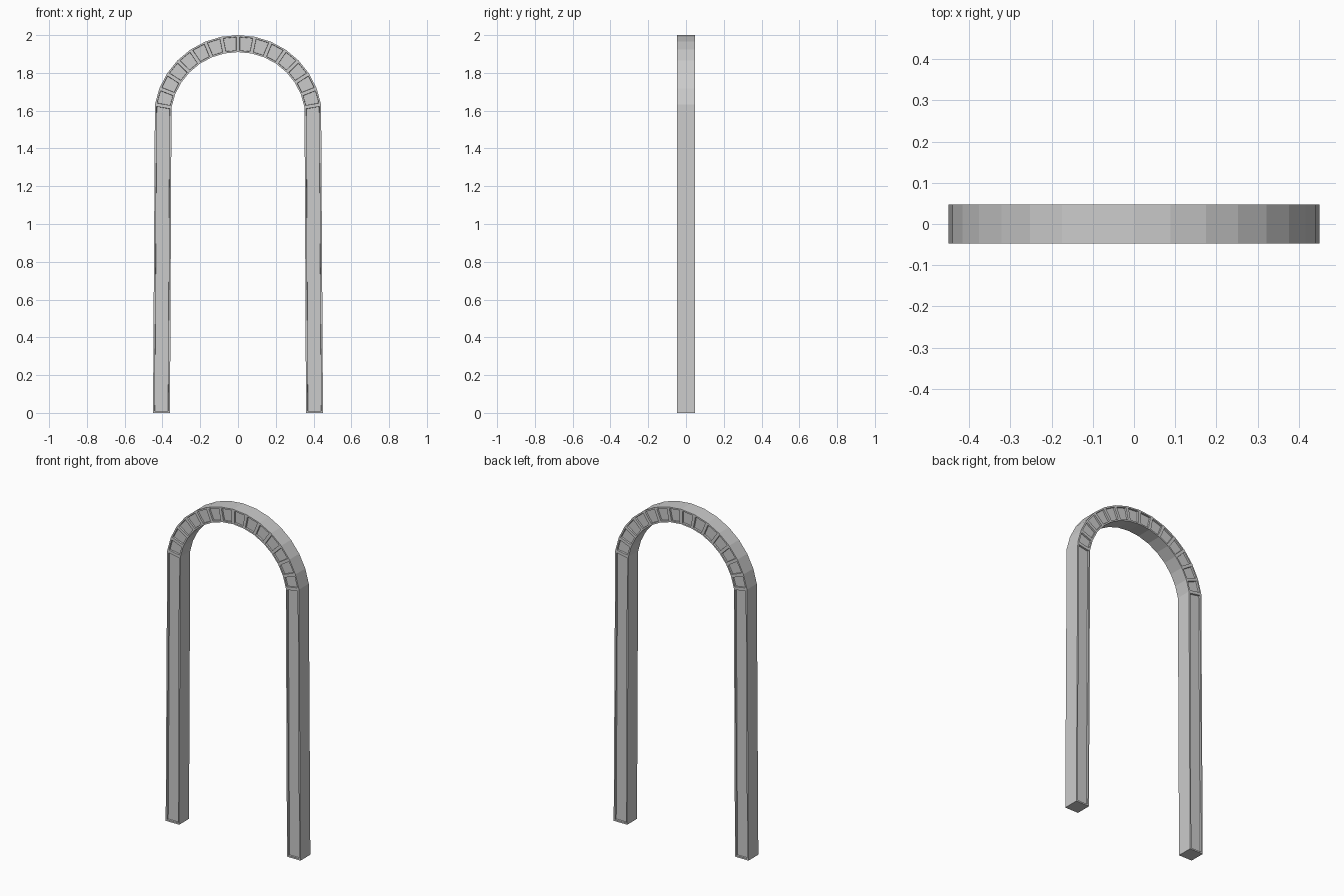
import bpy, bmesh
from math import sin, cos, radians

if "Cube" in bpy.data.objects:
    bpy.data.objects.remove(bpy.data.objects["Cube"])

HALF_DEPTH = 0.047
SEGMENTS = 7          # arch stones on each side
STEP = 11.5           # degrees per stone
CENTRE_Z = 1.56
RIM = 0.009           # frame width around each recessed panel
RECESS = 0.01


def arch_point(a, b, i):
    t = radians(STEP * i)
    return a * sin(t), CENTRE_Z + b * cos(t)


# Outer / inner profile pairs: foot, arch from left to right, foot
outer = [(-0.45, 0)] + [arch_point(0.446, 0.44, i) for i in range(-SEGMENTS, SEGMENTS + 1)] + [(0.45, 0)]
inner = [(-0.36, 0)] + [arch_point(0.357, 0.35, i) for i in range(-SEGMENTS, SEGMENTS + 1)] + [(0.36, 0)]

# Solid arch body
bm = bmesh.new()
rings = []
for (ox, oz), (ix, iz) in zip(outer, inner):
    rings.append([bm.verts.new(p) for p in (
        (ox, -HALF_DEPTH, oz), (ix, -HALF_DEPTH, iz),
        (ix, HALF_DEPTH, iz), (ox, HALF_DEPTH, oz))])

panels = []
for r, s in zip(rings, rings[1:]):
    for k in range(4):
        n = (k + 1) % 4
        face = bm.faces.new((r[k], r[n], s[n], s[k]))
        if k in (0, 2):
            panels.append(face)
bm.faces.new(rings[0])
bm.faces.new(rings[-1])
bmesh.ops.recalc_face_normals(bm, faces=bm.faces[:])

# Recessed panels on front and back: thin rim, then a straight step inwards
bmesh.ops.inset_individual(bm, faces=panels, thickness=RIM, use_even_offset=True)
bmesh.ops.inset_individual(bm, faces=panels, thickness=0.001, depth=-RECESS, use_even_offset=True)

mesh = bpy.data.meshes.new("door_arch_frame")
bm.to_mesh(mesh)
bm.free()
obj = bpy.data.objects.new("door_arch_frame", mesh)
bpy.context.collection.objects.link(obj)
